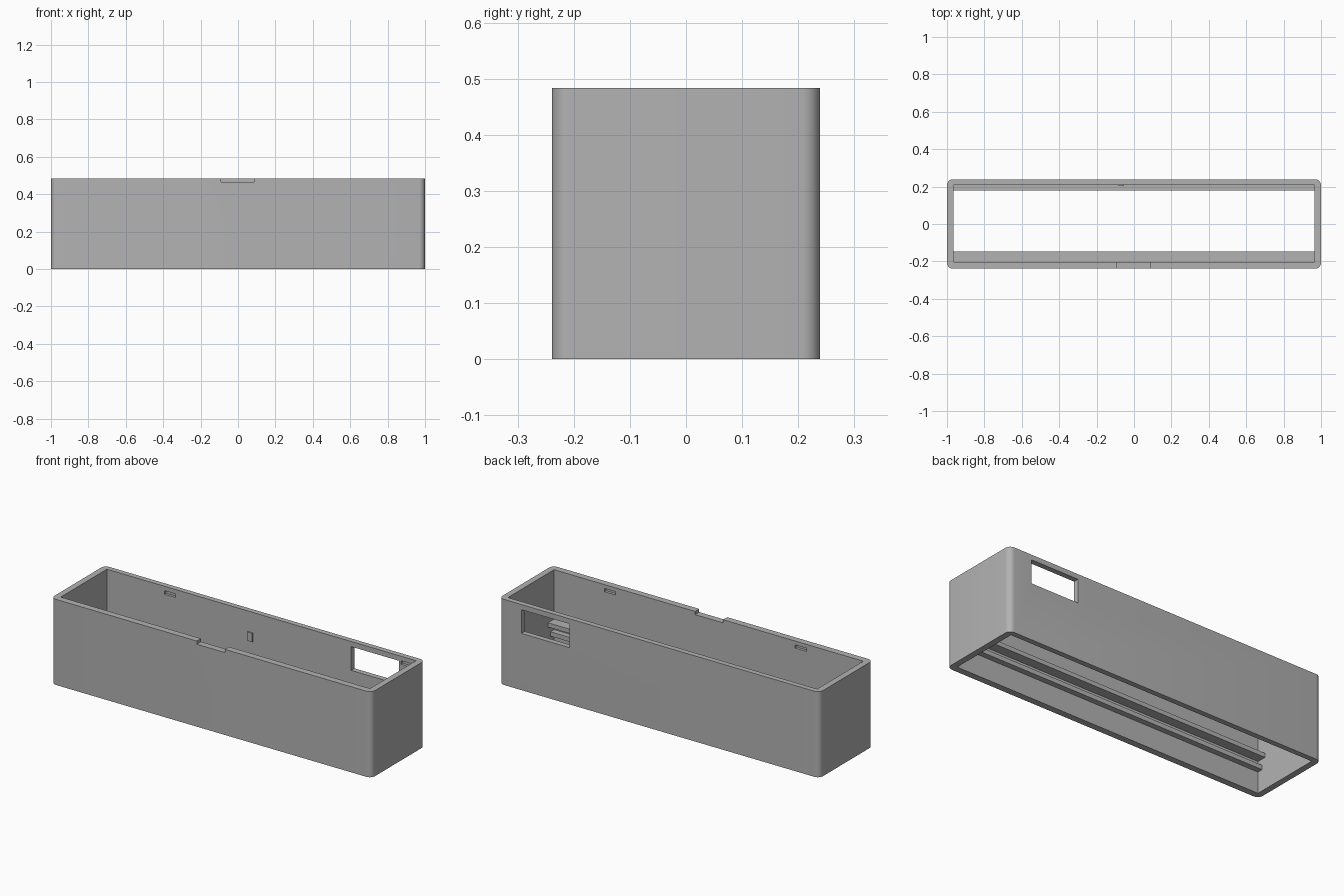
import bpy, bmesh, math

if "Cube" in bpy.data.objects:
    bpy.data.objects.remove(bpy.data.objects["Cube"])

W, D, H = 1.0, 0.239, 0.483          # half width, half depth, height
IX, FRONT, BACK = 0.965, -0.202, 0.209  # inner wall faces
RADIUS = 0.032

grey = bpy.data.materials.new("plain grey")
grey.diffuse_color = (0.45, 0.45, 0.45, 1)
grey.use_nodes = True
grey.node_tree.nodes["Principled BSDF"].inputs["Base Color"].default_value = grey.diffuse_color


def prism(name, outline, z0, z1):
    """Extrude a closed outline upward."""
    bm = bmesh.new()
    face = bm.faces.new([bm.verts.new((x, y, z0)) for x, y in outline])
    top = bmesh.ops.extrude_face_region(bm, geom=[face])["geom"]
    verts = [v for v in top if isinstance(v, bmesh.types.BMVert)]
    bmesh.ops.translate(bm, verts=verts, vec=(0, 0, z1 - z0))
    bmesh.ops.recalc_face_normals(bm, faces=bm.faces[:])
    mesh = bpy.data.meshes.new(name)
    bm.to_mesh(mesh)
    bm.free()
    mesh.materials.append(grey)
    obj = bpy.data.objects.new(name, mesh)
    bpy.context.collection.objects.link(obj)
    return obj


def box(name, x0, x1, y0, y1, z0, z1):
    return prism(name, [(x0, y0), (x1, y0), (x1, y1), (x0, y1)], z0, z1)


def cut(target, cutter):
    cutter.hide_render = True
    bpy.context.view_layer.objects.active = target
    mod = target.modifiers.new("cut", "BOOLEAN")
    mod.operation, mod.solver, mod.object = "DIFFERENCE", "EXACT", cutter
    bpy.ops.object.modifier_apply(modifier=mod.name)
    bpy.data.objects.remove(cutter)


# Case sleeve with rounded vertical corners
outline = []
for i, (sx, sy) in enumerate([(1, 1), (-1, 1), (-1, -1), (1, -1)]):
    for k in range(9):
        a = math.pi / 2 * (i + k / 8)
        outline.append((sx * (W - RADIUS) + RADIUS * math.cos(a),
                        sy * (D - RADIUS) + RADIUS * math.sin(a)))
case = prism("case", outline, 0, H)

# Open interior, side window and shallow front rim notch
cut(case, box("cavity", -IX, IX, FRONT, BACK, -0.1, H + 0.1))
cut(case, box("window", 0.56, 0.86, BACK - 0.05, D + 0.05, 0.32, 0.454))
cut(case, box("rim_notch", -0.09, 0.085, -D - 0.05, FRONT + 0.05, 0.465, H + 0.1))

# Blind snap slots on the inner walls
for x0, x1 in [(-0.61, -0.54), (0.58, 0.65)]:
    cut(case, box("front_slot", x0, x1, FRONT - 0.015, FRONT + 0.02, 0.443, 0.461))
for x0, x1 in [(-0.605, -0.535), (0.87, 0.94)]:
    cut(case, box("back_slot", x0, x1, BACK - 0.02, BACK + 0.015, 0.438, 0.458))

bpy.ops.object.select_all(action="DESELECT")
case.select_set(True)
bpy.context.view_layer.objects.active = case
bpy.ops.object.shade_smooth_by_angle(angle=math.radians(30))

# Paired board rails along both long walls
for label, z0, z1, front_edge in [("upper", 0.18, 0.204, -0.148),
                                  ("lower", 0.12, 0.145, -0.17)]:
    box(label + "_front_rail", -IX, IX, FRONT, front_edge, z0, z1)
    box(label + "_back_rail", -IX, IX, 0.178, BACK, z0, z1)

# Small locating nub on the back wall
box("locating_nub", -0.083, -0.053, BACK - 0.007, BACK, 0.318, 0.368)
